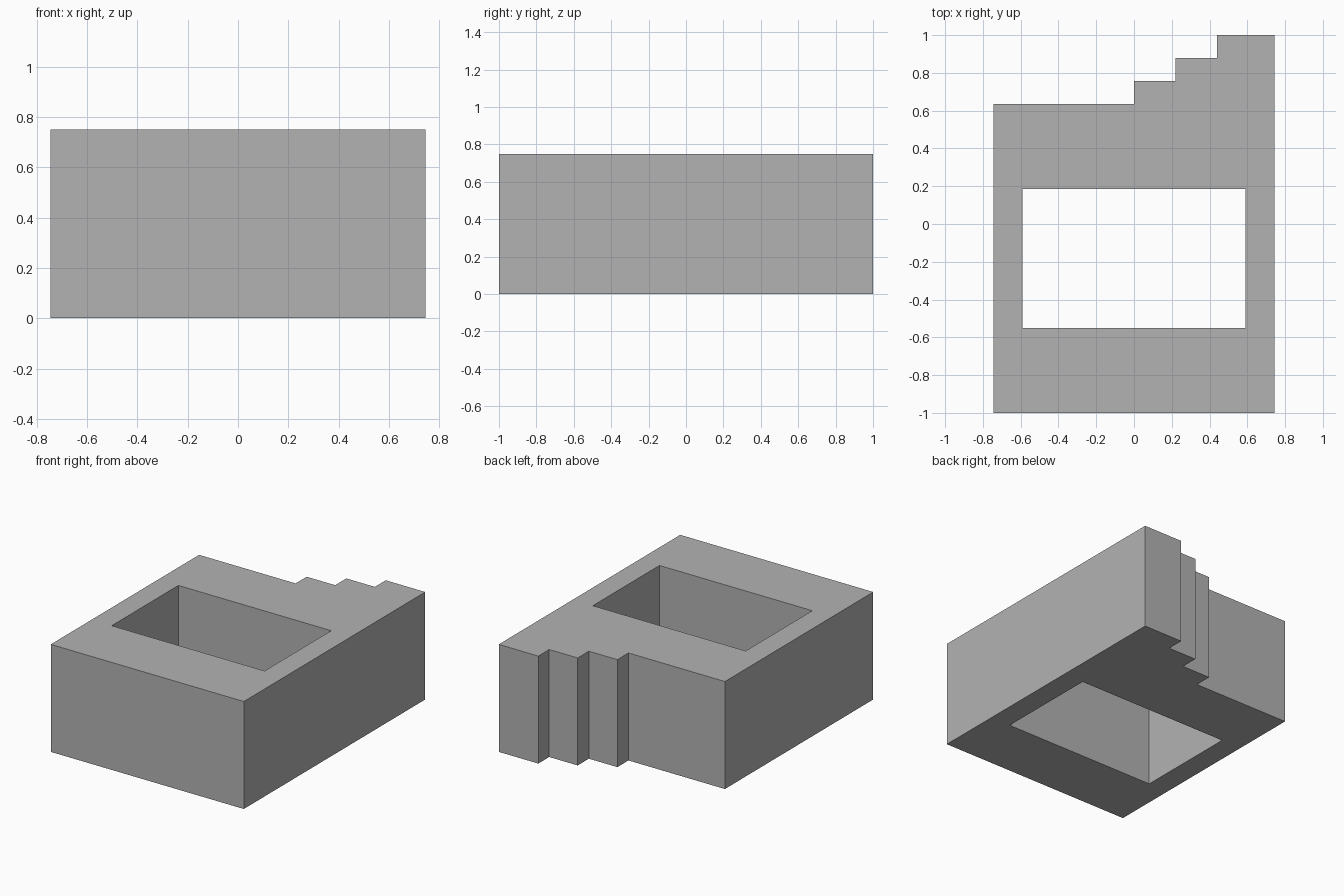
import bpy
import bmesh

if "Cube" in bpy.data.objects:
    bpy.data.objects.remove(bpy.data.objects["Cube"])

HEIGHT = 0.75

grey = bpy.data.materials.new("plain grey")
grey.diffuse_color = (0.45, 0.45, 0.45, 1)
grey.use_nodes = True
grey.node_tree.nodes["Principled BSDF"].inputs["Base Color"].default_value = grey.diffuse_color


def prism(name, outline, z0, z1):
    """Extrude a counter-clockwise xy outline from z0 up to z1."""
    bm = bmesh.new()
    base = bm.faces.new([bm.verts.new((x, y, z0)) for x, y in outline])
    top = bmesh.ops.extrude_face_region(bm, geom=[base], use_keep_orig=True)["geom"]
    for v in top:
        if isinstance(v, bmesh.types.BMVert):
            v.co.z = z1
    bmesh.ops.recalc_face_normals(bm, faces=bm.faces[:])
    mesh = bpy.data.meshes.new(name)
    bm.to_mesh(mesh)
    bm.free()
    mesh.materials.append(grey)
    obj = bpy.data.objects.new(name, mesh)
    bpy.context.collection.objects.link(obj)
    return obj


# Block with a stepped back edge
outline = [(-0.745, -1), (0.745, -1), (0.745, 1)]
for x, y_high, y_low in [(0.44, 1, 0.88), (0.22, 0.88, 0.757), (0, 0.757, 0.635)]:
    outline += [(x, y_high), (x, y_low)]
outline.append((-0.745, 0.635))
block = prism("stepped_block", outline, 0, HEIGHT)

# Rectangular opening straight through the block
opening = prism("opening_cutter",
                [(-0.59, -0.55), (0.59, -0.55), (0.59, 0.185), (-0.59, 0.185)],
                -0.1, HEIGHT + 0.1)
opening.hide_render = True
opening.hide_viewport = True
cut = block.modifiers.new("opening", "BOOLEAN")
cut.operation = "DIFFERENCE"
cut.solver = "EXACT"
cut.object = opening
